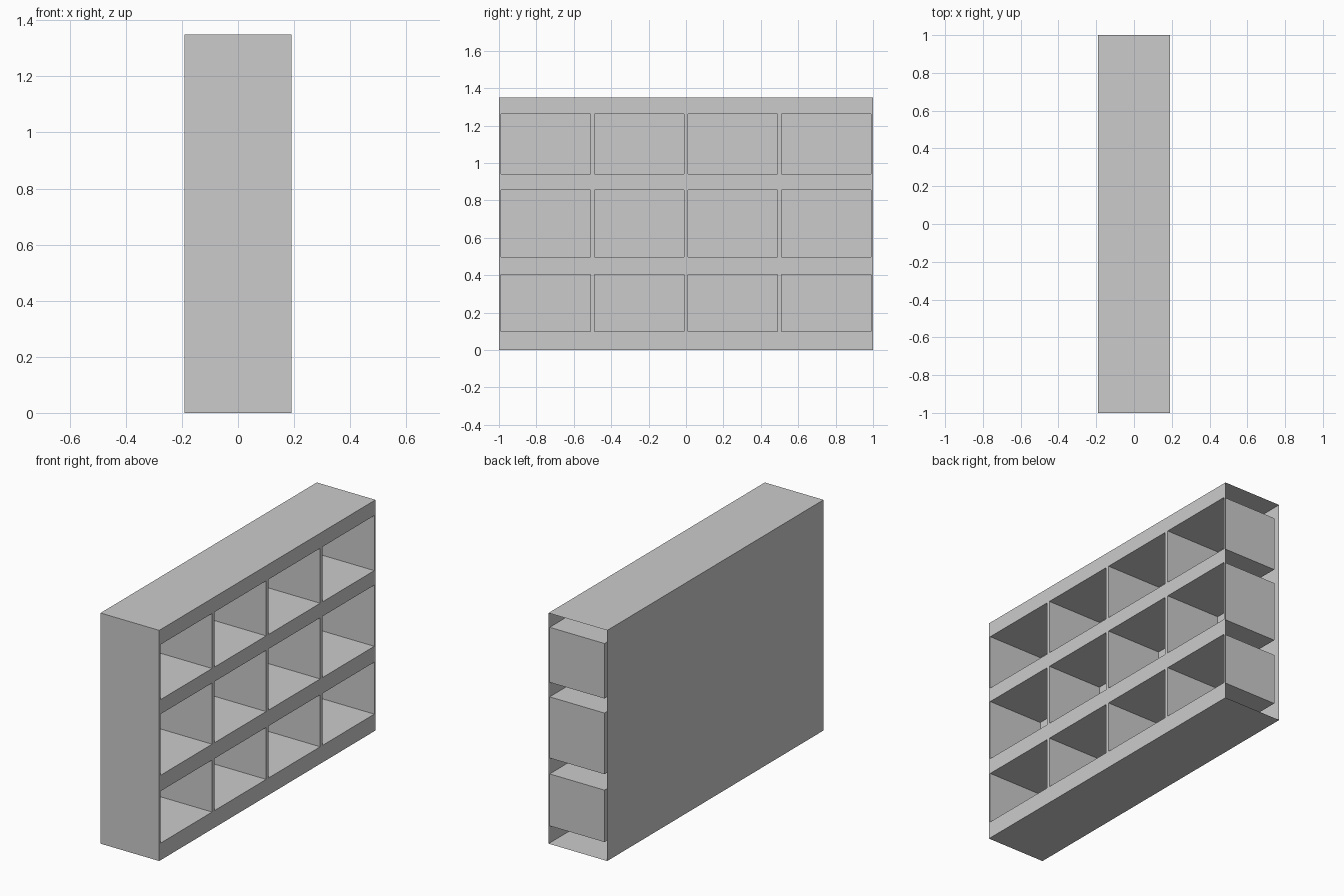
import bpy, bmesh

if "Cube" in bpy.data.objects:
    bpy.data.objects.remove(bpy.data.objects["Cube"])

X = 0.19            # half depth of the case
H = 1.35            # height
CUBBY_BACK = -0.165
GAP = 0.011         # margin around each cubby along y
COLS = 4
ROWS = [(0.10, 0.404), (0.497, 0.855), (0.94, 1.262)]


def make_object(name, bm):
    mesh = bpy.data.meshes.new(name)
    bm.to_mesh(mesh)
    bm.free()
    obj = bpy.data.objects.new(name, mesh)
    bpy.context.collection.objects.link(obj)
    return obj


# outer case: thin sheet box, open at the +x face and the +y end
bm = bmesh.new()
bmesh.ops.create_cube(bm, size=1)
for v in bm.verts:
    v.co.x *= 2 * X
    v.co.y *= 2
    v.co.z = (v.co.z + 0.5) * H
bm.normal_update()
open_faces = [f for f in bm.faces if f.normal.x > 0.9 or f.normal.y > 0.9]
bmesh.ops.delete(bm, geom=open_faces, context='FACES_ONLY')
make_object("case", bm)

# front panel: grid of faces whose cells are pushed inwards as cubbies
ys = [-1.0]
for c in range(COLS):
    y0 = -1 + c * 2 / COLS
    ys += [y0 + GAP, y0 + 2 / COLS - GAP]
ys.append(1.0)
zs = [0.0] + [z for row in ROWS for z in row] + [H]

bm = bmesh.new()
grid = [[bm.verts.new((X, y, z)) for y in ys] for z in zs]
cells = []
for r in range(len(zs) - 1):
    for c in range(len(ys) - 1):
        f = bm.faces.new((grid[r][c], grid[r][c + 1],
                          grid[r + 1][c + 1], grid[r + 1][c]))
        if r % 2 == 1 and c % 2 == 1:
            cells.append(f)
# cubby walls and backs
for f in cells:
    geom = bmesh.ops.extrude_face_region(bm, geom=[f])['geom']
    verts = [g for g in geom if isinstance(g, bmesh.types.BMVert)]
    bmesh.ops.translate(bm, verts=verts, vec=(CUBBY_BACK - X, 0, 0))
bmesh.ops.delete(bm, geom=[f for f in cells if f.is_valid], context='FACES_ONLY')
# merge the flat rails and posts into one outline
flat = [e for e in bm.edges if len(e.link_faces) == 2
        and e.link_faces[0].normal.dot(e.link_faces[1].normal) > 0.99]
bm.normal_update()
make_object("cubby_panel", bm)
